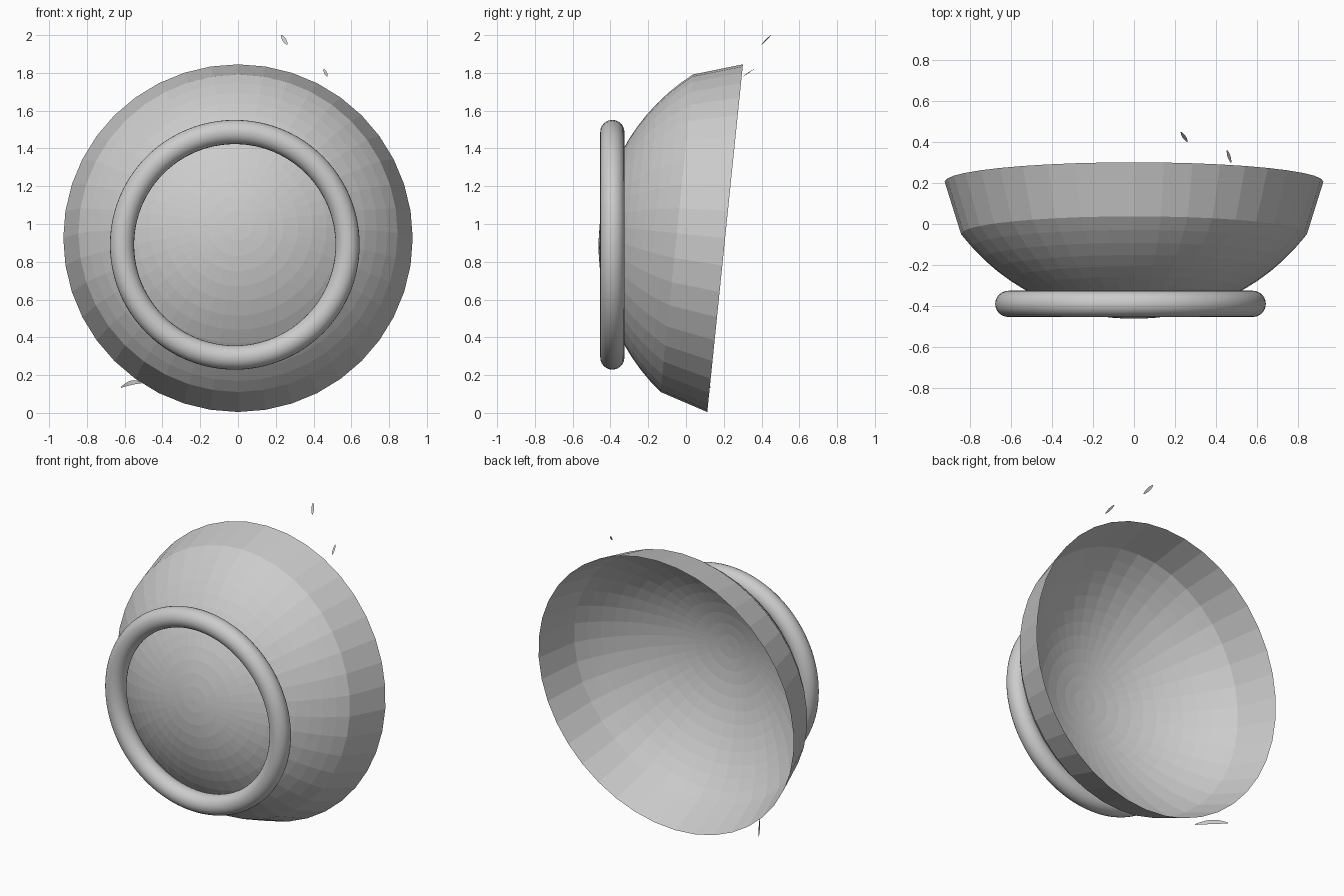
import bpy, bmesh, math
from mathutils import Vector, Matrix

cube = bpy.data.objects.get("Cube")
if cube:
    bpy.data.objects.remove(cube, do_unlink=True)

grey = bpy.data.materials.new("plain_grey")
grey.use_nodes = True
colour = (0.6, 0.6, 0.6, 1)
grey.diffuse_color = colour
grey.node_tree.nodes["Principled BSDF"].inputs["Base Color"].default_value = colour


def finish(name, bm):
    mesh = bpy.data.meshes.new(name)
    bm.to_mesh(mesh)
    bm.free()
    mesh.materials.append(grey)
    obj = bpy.data.objects.new(name, mesh)
    bpy.context.collection.objects.link(obj)
    return obj


# Bowl: spherical cap with a straight flared band, spun about its axis
SEGMENTS, RINGS = 40, 12
RADIUS, DEPTH, BAND = 1.074, 0.668, 0.257
cap_angle = math.acos((RADIUS - DEPTH + BAND) / RADIUS)
profile = []
for i in range(RINGS + 1):
    a = cap_angle * i / RINGS
    profile.append(Vector((RADIUS * math.sin(a), 0, DEPTH - RADIUS * (1 - math.cos(a)))))
profile.append(Vector((0.925, 0, 0)))

bm = bmesh.new()
verts = [bm.verts.new(p) for p in profile]
edges = [bm.edges.new(pair) for pair in zip(verts, verts[1:])]
bmesh.ops.spin(bm, geom=verts + edges, cent=(0, 0, 0), axis=(0, 0, 1),
               angle=math.tau, steps=SEGMENTS, use_merge=True)
bmesh.ops.remove_doubles(bm, verts=bm.verts, dist=0.0005)
bmesh.ops.recalc_face_normals(bm, faces=bm.faces)
bowl = finish("bowl", bm)
axis = Vector((0, -0.995, 0.102))
bowl.matrix_world = (Matrix.Translation((0, 0.207, 0.925))
                     @ axis.to_track_quat('Z', 'Y').to_matrix().to_4x4())

# Foot ring around the front of the bowl
bpy.ops.mesh.primitive_torus_add(major_segments=96, minor_segments=24,
                                 major_radius=0.597, minor_radius=0.064,
                                 location=(-0.017, -0.39, 0.89),
                                 rotation=(math.pi / 2, 0, 0))
ring = bpy.context.object
ring.name = "foot_ring"
ring.data.materials.append(grey)
bpy.ops.object.shade_smooth()


# Small loose chips: thin, slightly bent leaf-shaped strips
def chip(name, start, end, width, bend, steps=6):
    start, end = Vector(start), Vector(end)
    width, bend = Vector(width), Vector(bend)
    bm = bmesh.new()
    rows = []
    for i in range(steps + 1):
        t = i / steps
        swell = math.sin(math.pi * (0.08 + 0.84 * t))
        mid = start.lerp(end, t) + bend * math.sin(math.pi * t)
        rows.append([bm.verts.new(mid + width * swell * s) for s in (-1, 1)])
    for a, b in zip(rows, rows[1:]):
        bm.faces.new((a[0], a[1], b[1], b[0]))
    finish(name, bm)


chip("upper_chip", (0.23, 0.45, 2.0), (0.26, 0.40, 1.95), (0.01, 0, 0.004), (0, 0, 0))
chip("middle_chip", (0.455, 0.36, 1.82), (0.473, 0.30, 1.78), (0.008, 0, 0.002), (0, 0, 0))
chip("lower_chip", (-0.51, -0.04, 0.16), (-0.62, 0.13, 0.135), (0, 0.006, 0.012), (0, 0, 0.012))
